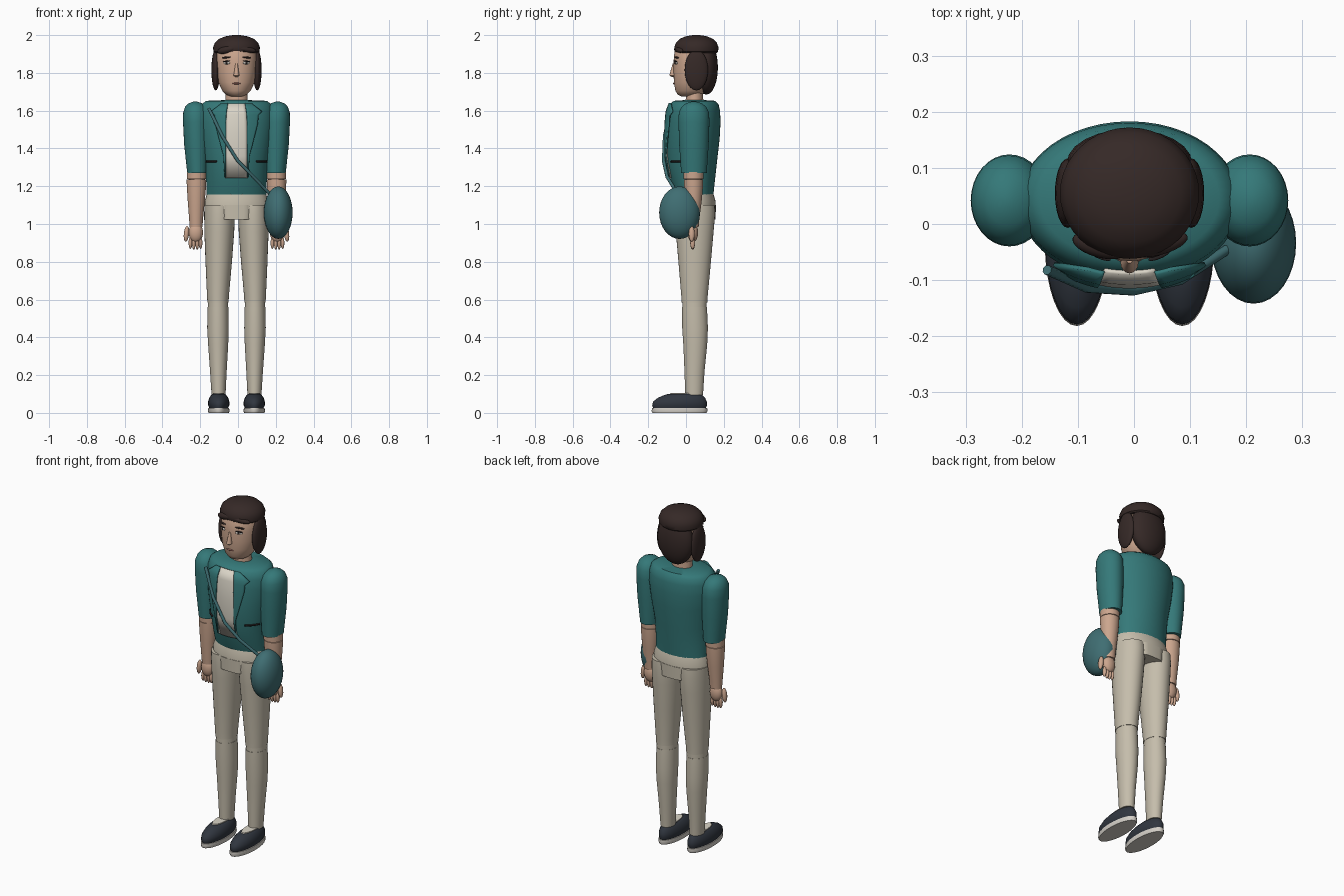
import bpy, bmesh, math
from mathutils import Vector

X0 = -0.008   # body axis; the bag hangs out to the right


def mat(name, rgb):
    m = bpy.data.materials.new(name)
    m.diffuse_color = (*rgb, 1)
    return m


TEAL = mat("jacket_teal", (.035, .19, .19))
BAGM = mat("bag_teal", (.05, .155, .17))
SKIN = mat("skin", (.60, .38, .27))
HAIR = mat("hair", (.036, .022, .02))
CLOTH = mat("trouser_cloth", (.56, .51, .41))
SHIRT = mat("shirt_cream", (.70, .66, .57))
SHOE = mat("shoe_dark", (.03, .037, .05))
SOLE = mat("sole_light", (.65, .62, .57))
DARK = mat("dark_line", (.02, .015, .015))
LIP = mat("lip", (.4, .17, .14))


def finish(name, bm, m):
    bmesh.ops.recalc_face_normals(bm, faces=bm.faces)
    me = bpy.data.meshes.new(name)
    bm.to_mesh(me)
    bm.free()
    me.materials.append(m)
    ob = bpy.data.objects.new(name, me)
    bpy.context.collection.objects.link(ob)
    return ob


def loft(name, rings, m, s=1, p=2, n=32):
    """Stack of (super)ellipses: each ring is z, cx, cy, rx, ry."""
    bm = bmesh.new()
    prev = None
    for z, cx, cy, rx, ry in rings:
        loop = []
        for i in range(n):
            c, d = math.cos(math.tau * i / n), math.sin(math.tau * i / n)
            x = math.copysign(abs(c) ** (2 / p), c) * rx
            y = math.copysign(abs(d) ** (2 / p), d) * ry
            loop.append(bm.verts.new((X0 + s * (cx + x), cy + y, z)))
        if prev:
            for i in range(n):
                bm.faces.new((prev[i], prev[(i + 1) % n], loop[(i + 1) % n], loop[i]))
        else:
            bm.faces.new(loop[::-1])
        prev = loop
    bm.faces.new(prev)
    return finish(name, bm, m)


def ball(name, loc, size, m, rot=(0, 0, 0), seg=24):
    bm = bmesh.new()
    bmesh.ops.create_uvsphere(bm, u_segments=seg, v_segments=seg // 2, radius=1)
    ob = finish(name, bm, m)
    ob.location = (X0 + loc[0], loc[1], loc[2])
    ob.scale, ob.rotation_euler = size, rot
    return ob


def front_y(rings, x, z, off=0):
    """Depth of a lofted body's front surface at x, z."""
    for a, b in zip(rings, rings[1:]):
        if a[0] <= z <= b[0]:
            t = (z - a[0]) / (b[0] - a[0])
            _, _, cy, rx, ry = [u + (v - u) * t for u, v in zip(a, b)]
            return cy - ry * math.sqrt(max(0, 1 - (x / rx) ** 2)) - off


def patch(name, rows, m, off, s=1, thick=.008, cols=6):
    """Cloth panel laid over the torso front: rows of z, x0, x1."""
    bm = bmesh.new()
    grid = []
    for z, a, b in rows:
        xs = [a + (b - a) * i / cols for i in range(cols + 1)]
        grid.append([bm.verts.new((X0 + s * x, front_y(TORSO, x, z, off), z)) for x in xs])
    for r, q in zip(grid, grid[1:]):
        for i in range(cols):
            bm.faces.new((r[i], r[i + 1], q[i + 1], q[i]))
    ob = finish(name, bm, m)
    mod = ob.modifiers.new("thickness", 'SOLIDIFY')
    mod.thickness, mod.offset = thick, 0
    return ob


# Jacket torso, neck and front panels
TORSO = [(1.155, 0, .045, .158, .10), (1.22, 0, .037, .16, .115), (1.33, 0, .030, .168, .134),
         (1.45, 0, .036, .187, .142), (1.54, 0, .04, .197, .143), (1.60, 0, .042, .195, .138),
         (1.635, 0, .044, .184, .128), (1.652, 0, .045, .16, .11), (1.656, 0, .045, .06, .05)]
loft("jacket_body", TORSO, TEAL, n=48)
loft("neck", [(1.62, 0, .045, .062, .05), (1.665, 0, .045, .058, .046), (1.73, 0, .045, .056, .046)], SKIN)
patch("shirt_front", [(1.638, -.045, .045), (1.58, -.055, .055), (1.48, -.06, .06),
                      (1.36, -.06, .06), (1.245, -.06, .06)], SHIRT, .006)
for s, side in ((-1, "left"), (1, "right")):
    patch(side + "_lapel", [(1.64, .045, .075), (1.595, .052, .135), (1.575, .054, .115),
                            (1.53, .056, .112), (1.36, .056, .068), (1.25, .056, .062)], TEAL, .013, s)
    patch(side + "_pocket_welt", [(1.335, .105, .16), (1.327, .105, .16)], DARK, .004, s)

# Head and face
HEAD = [(1.675, 0, .02, .03, .045), (1.685, 0, .022, .055, .066), (1.705, 0, .026, .075, .082),
        (1.75, 0, .033, .096, .097), (1.80, 0, .036, .104, .102), (1.86, 0, .038, .108, .104),
        (1.92, 0, .042, .104, .102), (1.96, 0, .045, .08, .08), (1.98, 0, .045, .03, .03)]
loft("head", HEAD, SKIN, n=40)
for s in (-1, 1):
    side = "left" if s < 0 else "right"
    y = front_y(HEAD, .052, 1.853)
    ball(side + "_eye_white", (s * .052, y, 1.853), (.019, .006, .008), SOLE, (0, 0, s * .4))
    ball(side + "_iris", (s * .052, y - .005, 1.853), (.007, .004, .007), DARK, seg=16)
    ball(side + "_eyelid", (s * .053, y - .003, 1.862), (.021, .006, .003), DARK, (0, s * .12, s * .4))
    ball(side + "_eyebrow", (s * .054, front_y(HEAD, .054, 1.882), 1.882), (.026, .006, .005), HAIR, (0, s * .1, s * .4))
    ball(side + "_ear", (s * .108, .045, 1.82), (.012, .025, .035), SKIN)
loft("nose", [(1.778, 0, -.066, .006, .008), (1.786, 0, -.069, .016, .019), (1.80, 0, -.067, .013, .018),
              (1.85, 0, -.062, .006, .008)], SKIN, n=16)
ball("mouth", (0, front_y(HEAD, 0, 1.744), 1.744), (.022, .006, .005), LIP)

# Hair: cap, back, side locks and swept fringe
loft("hair_cap", [(1.905, 0, .055, .114, .108), (1.912, 0, .055, .122, .115), (1.935, 0, .055, .124, .117),
                  (1.96, 0, .055, .114, .108), (1.98, 0, .055, .092, .088), (1.993, 0, .055, .06, .058),
                  (1.999, 0, .055, .028, .028), (2.0, 0, .055, .008, .008)], HAIR, n=40)
ball("hair_back", (0, .108, 1.828), (.112, .061, .143), HAIR)
for s in (-1, 1):
    ball(("left" if s < 0 else "right") + "_side_hair", (s * .11, .055, 1.815), (.023, .062, .108), HAIR)
ball("fringe_sweep", (-.052, -.038, 1.922), (.052, .022, .02), HAIR, (0, -.2, -.25))
ball("fringe_side", (.05, -.036, 1.924), (.056, .02, .016), HAIR, (0, .15, .25))

# Hips
loft("hips", [(1.08, 0, .045, .17, .112), (1.12, 0, .045, .169, .112), (1.16, 0, .045, .157, .10)], CLOTH)
loft("crotch_panel", [(1.025, 0, .045, .083, .112), (1.10, 0, .045, .088, .113)], CLOTH, p=4)

for s, side in ((-1, "left"), (1, "right")):
    # Arms
    loft(side + "_sleeve", [(1.27, .207, .042, .054, .068), (1.29, .207, .042, .056, .069),
                            (1.42, .211, .042, .066, .078), (1.54, .214, .042, .069, .082),
                            (1.59, .215, .042, .067, .080), (1.62, .216, .042, .056, .065),
                            (1.638, .217, .042, .038, .044), (1.648, .218, .042, .010, .012)], TEAL, s)
    ball(side + "_elbow", (s * .21, .04, 1.26), (.051, .051, .045), SKIN)
    loft(side + "_forearm", [(.985, .214, .037, .034, .030), (1.03, .214, .037, .037, .034),
                             (1.12, .213, .039, .045, .044), (1.20, .212, .04, .051, .05),
                             (1.235, .212, .04, .052, .051)], SKIN, s)
    loft(side + "_elbow_band", [(1.238, .211, .04, .052, .052), (1.275, .211, .04, .052, .053)], SKIN, s)
    # Hands: palm, four fingers, outward thumb
    ball(side + "_palm", (s * .215, .036, .955), (.038, .028, .052), SKIN)
    for i in range(4):
        ball(f"{side}_finger_{i + 1}", (s * (.19 + .018 * i), .035, .90), (.0095, .013, .036 if i in (1, 2) else .032),
             SKIN, seg=16)
    ball(side + "_thumb", (s * .265, .03, .948), (.014, .016, .042), SKIN, (0, s * -.1, 0), 16)

    # Legs
    loft(side + "_thigh", [(.585, .098, .045, .056, .068), (.62, .098, .045, .058, .07),
                           (.80, .094, .046, .07, .086), (.96, .091, .046, .079, .10),
                           (1.05, .09, .046, .081, .108), (1.10, .09, .046, .08, .106)], CLOTH, s)
    loft(side + "_knee", [(.54, .098, .045, .054, .064), (.60, .098, .045, .054, .065)], CLOTH, s)
    loft(side + "_shin", [(.095, .095, .043, .037, .047), (.22, .096, .045, .044, .053),
                          (.36, .097, .049, .053, .063), (.45, .098, .048, .057, .068),
                          (.56, .098, .045, .055, .066)], CLOTH, s)
    # Shoes
    loft(side + "_sole", [(0, .094, -.034, .054, .143), (.01, .094, -.034, .057, .148),
                          (.026, .094, -.034, .055, .146)], SOLE, s)
    loft(side + "_shoe", [(.022, .094, -.034, .048, .138), (.04, .094, -.034, .056, .145),
                          (.06, .094, -.032, .056, .142), (.08, .094, -.024, .05, .125),
                          (.094, .094, -.014, .04, .102), (.10, .094, -.008, .033, .088)], SHOE, s)
    loft(side + "_sock", [(.08, .095, -.005, .03, .088), (.105, .095, 0, .03, .082)], SHIRT, s)

# Bag and cross-body strap
ball("shoulder_bag", (.221, -.034, 1.06), (.076, .108, .139), BAGM, seg=32)
cu = bpy.data.curves.new("bag_strap", 'CURVE')
cu.dimensions = '3D'
cu.bevel_depth, cu.bevel_resolution, cu.use_fill_caps = .009, 2, True
pts = [(-.147, -.082, 1.612), (-.075, -.114, 1.465), (.006, -.119, 1.335), (.09, -.10, 1.25), (.175, -.045, 1.16)]
sp = cu.splines.new('POLY')
sp.points.add(len(pts) - 1)
for q, (x, y, z) in zip(sp.points, pts):
    q.co = (X0 + x, y, z, 1)
cu.materials.append(BAGM)
bpy.context.collection.objects.link(bpy.data.objects.new("bag_strap", cu))

# Smooth shading with crisp edges
for ob in bpy.context.scene.objects:
    if ob.type == 'MESH':
        ob.select_set(True)
        bpy.context.view_layer.objects.active = ob
bpy.ops.object.shade_smooth_by_angle(angle=math.radians(40))
